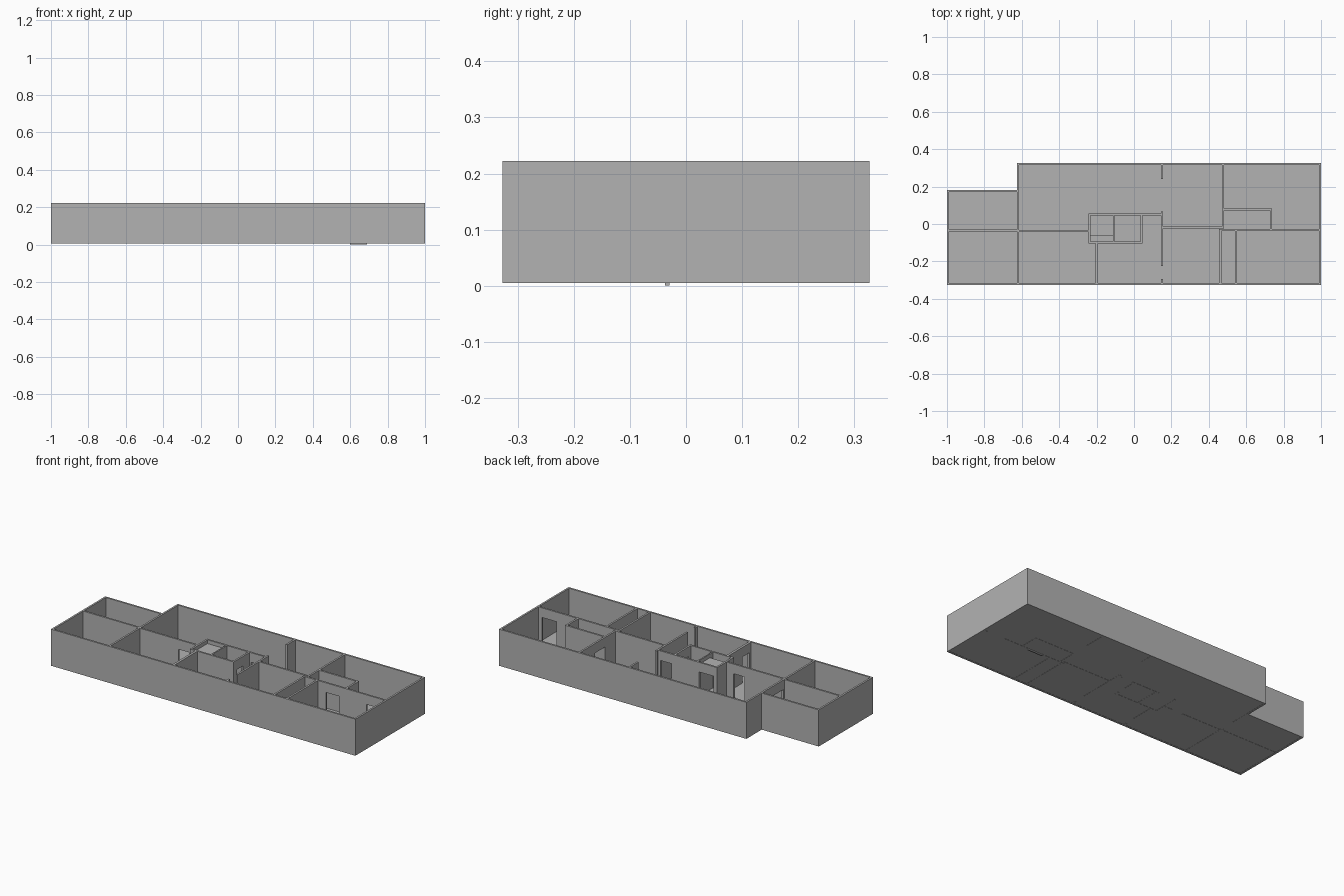
import bpy
import bmesh

if "Cube" in bpy.data.objects:
    bpy.data.objects.remove(bpy.data.objects["Cube"], do_unlink=True)

BASE, TOP, DOOR_TOP = 0.005, 0.222, 0.165
THICK = 0.011

plaster = bpy.data.materials.new("plaster grey")
plaster.use_nodes = True
GREY = (0.45, 0.45, 0.45, 1)
plaster.diffuse_color = GREY
plaster.node_tree.nodes["Principled BSDF"].inputs["Base Color"].default_value = GREY


def add_box(bm, x0, x1, y0, y1, z0, z1):
    """Add one axis-aligned box to the mesh."""
    verts = bmesh.ops.create_cube(bm, size=1)["verts"]
    for v in verts:
        v.co.x = x1 if v.co.x > 0 else x0
        v.co.y = y1 if v.co.y > 0 else y0
        v.co.z = z1 if v.co.z > 0 else z0


def finish(name, bm):
    mesh = bpy.data.meshes.new(name)
    bm.to_mesh(mesh)
    bm.free()
    mesh.materials.append(plaster)
    obj = bpy.data.objects.new(name, mesh)
    bpy.context.collection.objects.link(obj)
    return obj


def box(name, *bounds):
    bm = bmesh.new()
    add_box(bm, *bounds)
    return finish(name, bm)


def wall(name, axis, pos, start, end, doors=(), thick=THICK):
    """Wall running along an axis, with a lintel left above each doorway."""
    bm = bmesh.new()
    lo, hi = pos - thick / 2, pos + thick / 2

    def piece(a, b, z0):
        if axis == "x":
            add_box(bm, a, b, lo, hi, z0, TOP)
        else:
            add_box(bm, lo, hi, a, b, z0, TOP)

    cursor = start
    for a, b in doors:
        piece(cursor, a, BASE)
        piece(a, b, DOOR_TOP)
        cursor = b
    piece(cursor, end, BASE)
    return finish(name, bm)


# Floor slabs
box("main_floor", -0.625, 0.998, -0.325, 0.325, 0.006, 0.010)
box("wing_floor", -0.998, -0.62, -0.325, 0.181, 0.006, 0.010)

# Outer walls
E = THICK / 2
wall("front_wall", "x", -0.327 + E, -1, 1)
wall("back_wall", "x", 0.327 - E, -0.626, 1)
wall("left_end_wall", "y", 1 - E, -0.327, 0.327)
wall("right_end_wall", "y", -1 + E, -0.327, 0.183)
wall("wing_back_wall", "x", 0.183 - E, -1, -0.62)

# Right-hand rooms
wall("wing_divider", "y", -0.62, -0.327, 0.327, [(-0.02, 0.07)])
wall("wing_cross_wall", "x", -0.034, -1, -0.62)
wall("right_corridor_wall", "x", -0.038, -0.62, -0.235, [(-0.36, -0.29)])
wall("right_room_divider", "y", -0.2, -0.327, -0.1, [(-0.3, -0.235)], 0.014)

# Service core
wall("core_right_wall", "y", -0.237, -0.105, 0.055)
wall("core_front_wall", "x", -0.1, -0.242, 0.045)
wall("core_back_wall", "x", 0.05, -0.242, 0.155, [(-0.22, -0.125), (0.055, 0.13)])
wall("core_left_wall", "y", 0.04, -0.105, 0.055, [(-0.075, -0.02)])
wall("core_divider", "y", -0.108, -0.1, 0.05, thick=0.008)
box("core_cover", -0.232, -0.112, -0.065, 0.045, 0.19, 0.2)

# Central partition, broken by two open passages
wall("central_partition", "y", 0.15, -0.225, 0.068)
wall("central_back_stub", "y", 0.15, 0.24, 0.327)
wall("central_front_stub", "y", 0.15, -0.327, -0.295)

# Left-hand rooms
wall("middle_cross_wall", "x", -0.019, 0.15, 0.48)
wall("left_room_divider", "y", 0.477, -0.025, 0.327, [(0.085, 0.18)])
wall("closet_back_wall", "x", 0.077, 0.477, 0.737)
wall("closet_side_wall", "y", 0.732, -0.033, 0.082)
wall("left_cross_wall", "x", -0.033, 0.455, 1, [(0.605, 0.69), (0.87, 0.965)])
wall("passage_right_wall", "y", 0.461, -0.327, -0.03)
wall("passage_left_wall", "y", 0.546, -0.327, -0.03)
box("door_threshold", 0.6, 0.69, -0.037, -0.029, 0.0, 0.012)
